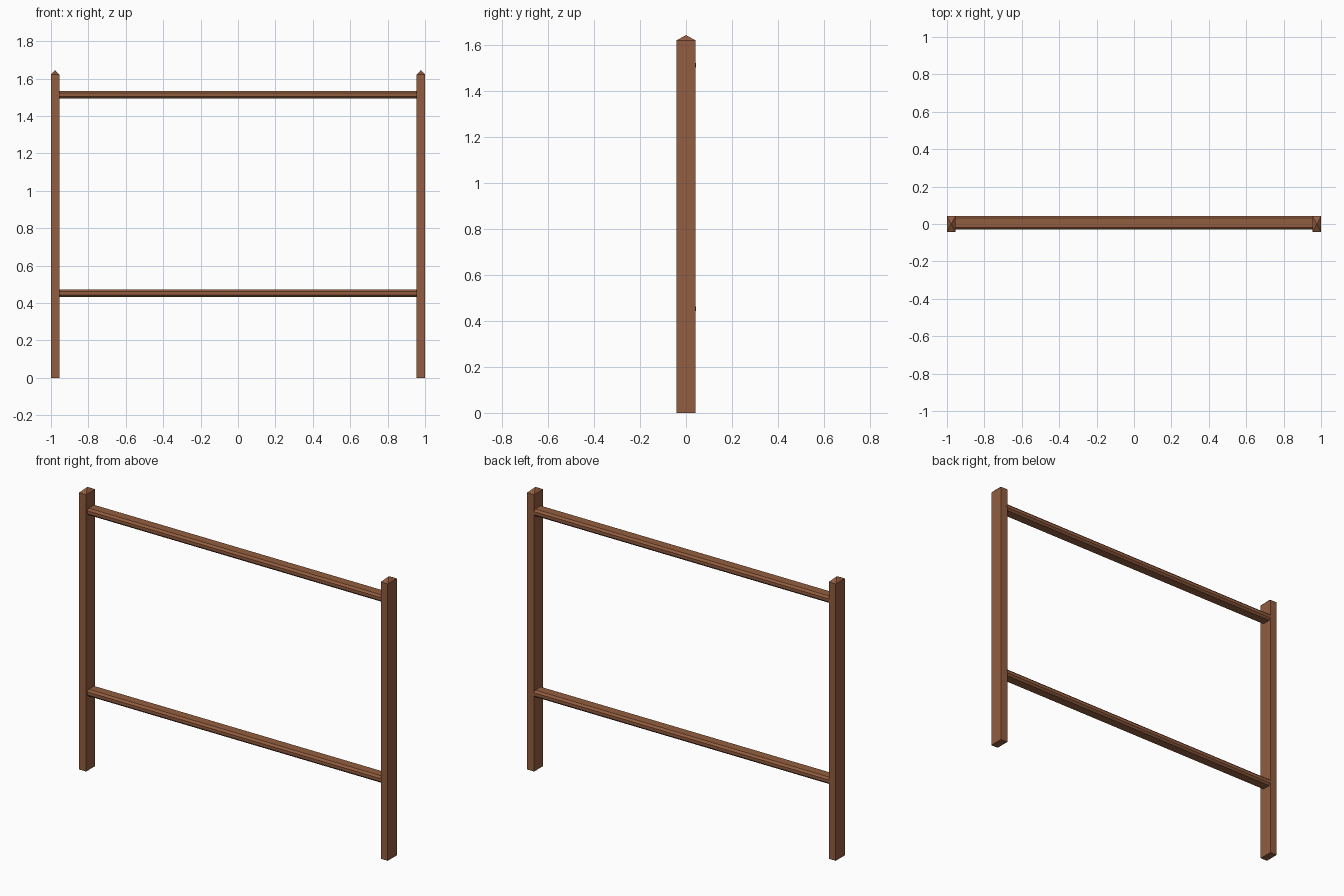
import bpy, bmesh

if "Cube" in bpy.data.objects:
    bpy.data.objects.remove(bpy.data.objects["Cube"])

wood = bpy.data.materials.new("brown wood")
wood.diffuse_color = (0.29, 0.11, 0.05, 1)
wood.use_nodes = True
wood.node_tree.nodes["Principled BSDF"].inputs["Base Color"].default_value = wood.diffuse_color


def finish(name, bm):
    bmesh.ops.recalc_face_normals(bm, faces=bm.faces)
    me = bpy.data.meshes.new(name)
    bm.to_mesh(me)
    bm.free()
    me.materials.append(wood)
    ob = bpy.data.objects.new(name, me)
    bpy.context.collection.objects.link(ob)
    return ob


def post(name, x):
    # square-cut post with a low pyramid top
    hx, hy, shoulder, peak = 0.0225, 0.042, 1.622, 1.645
    bm = bmesh.new()
    base = bm.faces.new([bm.verts.new((x + sx * hx, sy * hy, 0))
                         for sx, sy in ((-1, -1), (1, -1), (1, 1), (-1, 1))])
    ext = bmesh.ops.extrude_face_region(bm, geom=[base], use_keep_orig=True)["geom"]
    bmesh.ops.translate(bm, vec=(0, 0, shoulder),
                        verts=[v for v in ext if isinstance(v, bmesh.types.BMVert)])
    top = [f for f in ext if isinstance(f, bmesh.types.BMFace)]
    apex = bmesh.ops.poke(bm, faces=top)["verts"][0]
    apex.co.z = peak
    return finish(name, bm)


def rail(name, z):
    # horizontal bar with chamfered long edges, nearly flush with the back
    y0, y1, h, c, half = -0.03, 0.043, 0.02, 0.011, 0.956
    prof = [(y0 + c, -h), (y1 - c, -h), (y1, -h + c), (y1, h - c),
            (y1 - c, h), (y0 + c, h), (y0, h - c), (y0, -h + c)]
    bm = bmesh.new()
    end = bm.faces.new([bm.verts.new((-half, y, z + dz)) for y, dz in prof])
    ext = bmesh.ops.extrude_face_region(bm, geom=[end], use_keep_orig=True)["geom"]
    bmesh.ops.translate(bm, vec=(2 * half, 0, 0),
                        verts=[v for v in ext if isinstance(v, bmesh.types.BMVert)])
    return finish(name, bm)


post("left_post", -0.9775)
post("right_post", 0.9775)
rail("upper_rail", 1.514)
rail("lower_rail", 0.453)
